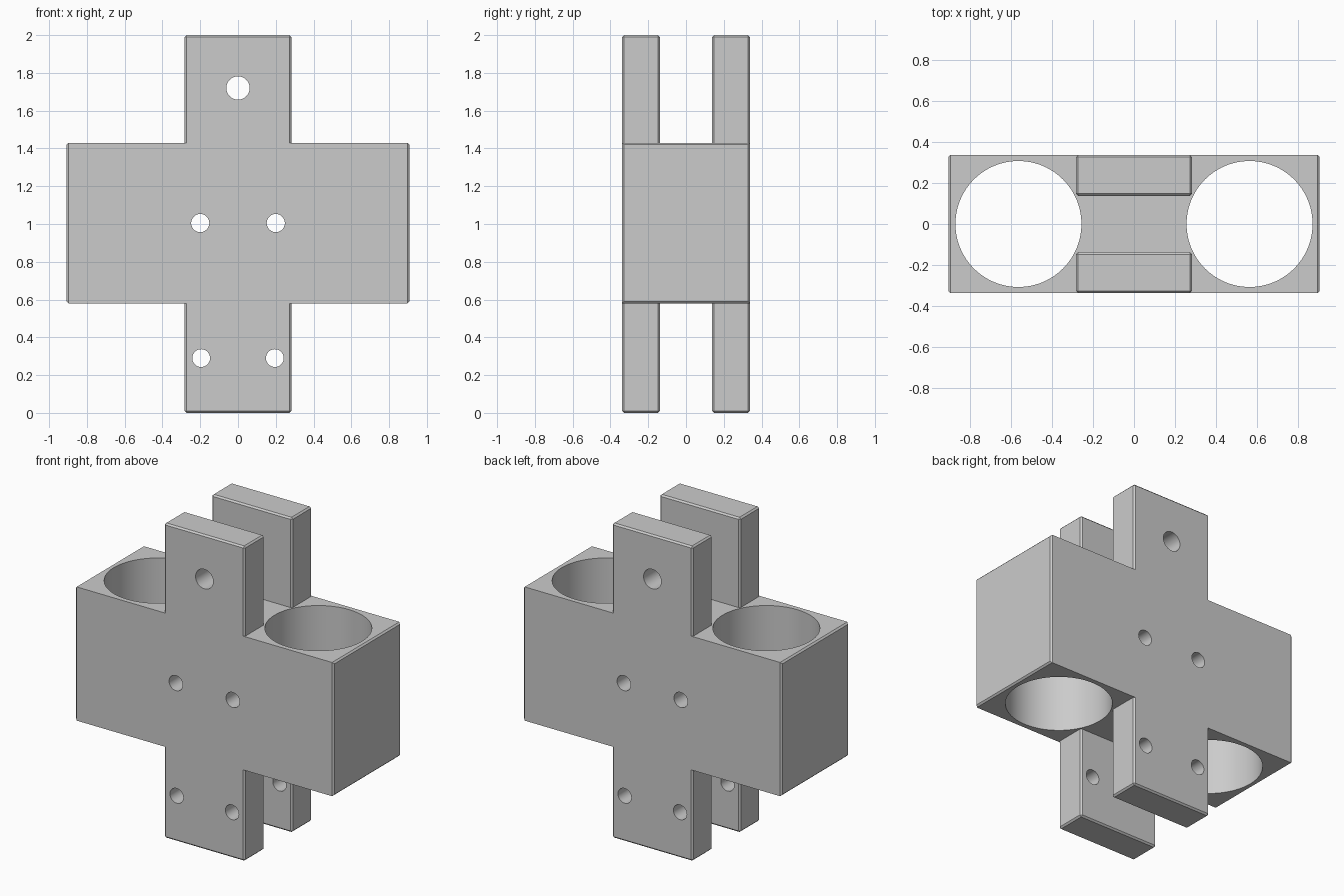
import bpy, bmesh
from mathutils import Matrix

default = bpy.data.objects.get("Cube")
if default:
    bpy.data.objects.remove(default, do_unlink=True)

grey = bpy.data.materials.new("plain grey")
grey.use_nodes = True
colour = (0.6, 0.6, 0.6, 1)
grey.diffuse_color = colour
grey.node_tree.nodes["Principled BSDF"].inputs["Base Color"].default_value = colour


def add_object(name, bm):
    mesh = bpy.data.meshes.new(name)
    bm.to_mesh(mesh)
    bm.free()
    mesh.materials.append(grey)
    obj = bpy.data.objects.new(name, mesh)
    bpy.context.collection.objects.link(obj)
    return obj


def chamfered_box(name, low, high, ends_only=False, chamfer=0.01):
    """Box between two corners, chamfered all round or only at its x ends."""
    bm = bmesh.new()
    bmesh.ops.create_cube(bm, size=1)
    for v in bm.verts:
        v.co = [h if c > 0 else l for c, l, h in zip(v.co, low, high)]
    edges = [e for e in bm.edges
             if not ends_only or abs(e.verts[0].co.x - e.verts[1].co.x) < 1e-4]
    bmesh.ops.bevel(bm, geom=edges, offset=chamfer, segments=1, affect='EDGES')
    return add_object(name, bm)


def cylinder(name, radius, position, axis, sides):
    bm = bmesh.new()
    turn = Matrix.Rotation(1.5707963, 4, 'X') if axis == 'Y' else Matrix()
    bmesh.ops.create_cone(bm, cap_ends=True, segments=sides, radius1=radius,
                          radius2=radius, depth=3,
                          matrix=Matrix.Translation(position) @ turn)
    obj = add_object(name, bm)
    obj.hide_render = True
    return obj


def combine(target, other, operation):
    bpy.context.view_layer.objects.active = target
    mod = target.modifiers.new(operation, 'BOOLEAN')
    mod.operation = operation
    mod.solver = 'EXACT'
    mod.object = other
    bpy.ops.object.modifier_apply(modifier=mod.name)
    bpy.data.objects.remove(other, do_unlink=True)


# Central block, with front and back plates running full height
bracket = chamfered_box("clamp_bracket", (-0.908, -0.338, 0.58),
                        (0.908, 0.338, 1.43), ends_only=True)
for y0, y1 in ((-0.338, -0.138), (0.138, 0.338)):
    plate = chamfered_box("plate", (-0.283, y0, 0), (0.283, y1, 2))
    combine(bracket, plate, 'UNION')

# Two large vertical bores
for side in (-1, 1):
    combine(bracket, cylinder("bore_cutter", 0.308, (side * 0.565, 0, 1), 'Z', 96),
            'DIFFERENCE')

# Bolt holes from front to back: x, z, radius
for x, z, r in ((0, 1.72, 0.062), (-0.2, 1.005, 0.048), (0.2, 1.005, 0.048),
                (-0.195, 0.29, 0.047), (0.195, 0.29, 0.047)):
    combine(bracket, cylinder("bolt_cutter", r, (x, 0, z), 'Y', 48), 'DIFFERENCE')

# Round the bores, keep the chamfers crisp
bpy.ops.object.select_all(action='DESELECT')
bracket.select_set(True)
bpy.context.view_layer.objects.active = bracket
bpy.ops.object.shade_smooth_by_angle(angle=0.5)
